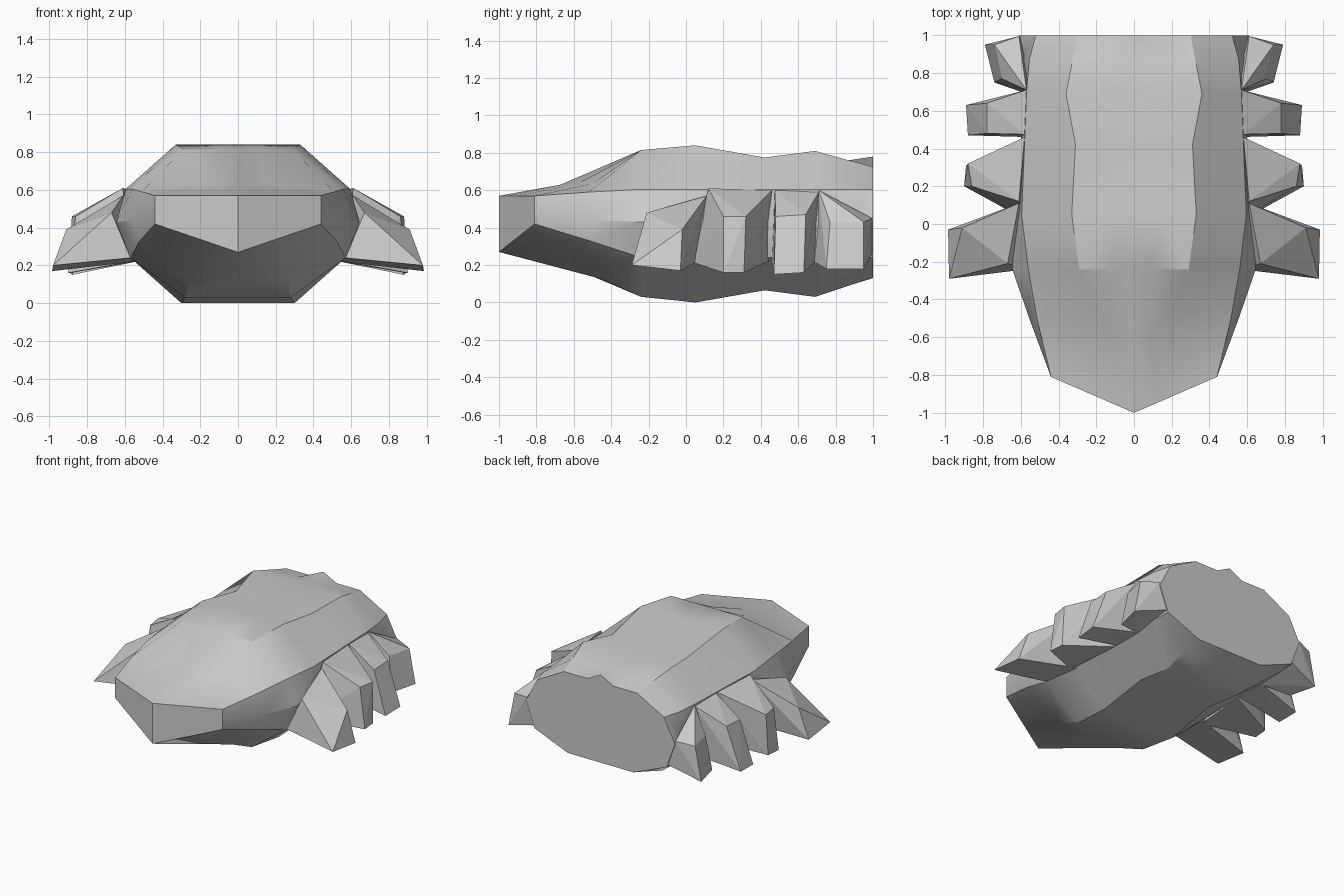
import bpy, bmesh, math

if "Cube" in bpy.data.objects:
    bpy.data.objects.remove(bpy.data.objects["Cube"])


def finish(bm, name, smooth):
    """Turn half of a part into an object mirrored across x = 0."""
    bmesh.ops.recalc_face_normals(bm, faces=bm.faces)
    mesh = bpy.data.meshes.new(name)
    bm.to_mesh(mesh)
    bm.free()
    obj = bpy.data.objects.new(name, mesh)
    bpy.context.collection.objects.link(obj)
    mod = obj.modifiers.new("mirror", 'MIRROR')
    mod.use_clip = True
    bpy.ops.object.select_all(action='DESELECT')
    obj.select_set(True)
    bpy.context.view_layer.objects.active = obj
    bpy.ops.object.modifier_apply(modifier="mirror")
    if smooth:
        bpy.ops.object.shade_smooth_by_angle(angle=math.radians(28))
    return obj


# Body: half rings from bottom centre to top centre, wedge snout first
snout = [(0, -1, .27), (.22, -.905, .345), (.44, -.81, .42), (.44, -.81, .5),
         (.44, -.81, .57), (.22, -.905, .57), (.11, -.953, .57), (0, -1, .57)]
brow = [(0, -.5, .14), (.26, -.45, .125), (.525, -.5, .325), (.555, -.5, .44),
        (.51, -.52, .59), (.18, -.5, .635), (.09, -.585, .632), (0, -.67, .63)]
rings = [snout, brow]

# y, bottom z, bottom x, lower x, side x, shoulder x, ridge x, ridge z, top z
sections = [
    (-.24, .03, .28, .57, .645, .56, .29, .815, .815),
    (.05, .00, .30, .57, .63, .595, .33, .84, .84),
    (.42, .065, .29, .56, .60, .58, .31, .775, .775),
    (.69, .03, .29, .56, .59, .57, .36, .81, .80),
    (.87, .09, .28, .55, .60, .555, .325, .76, .755),
    (1.0, .13, .27, .54, .61, .52, .30, .725, .78),
]
for y, zb, xb, xl, xm, xs, xr, zr, zt in sections:
    rings.append([(0, y, zb), (xb, y, zb), (xl, y, .24), (xm, y, .43),
                  (xs, y, .605), (xr, y, zr), (.36 * xr, y, zr), (0, y, zt)])

bm = bmesh.new()
grid = [[bm.verts.new(p) for p in ring] for ring in rings]
for a, b in zip(grid, grid[1:]):
    for i in range(len(a) - 1):
        bm.faces.new((a[i], a[i + 1], b[i + 1], b[i]))
bm.faces.new(grid[0])
bm.faces.new(grid[-1])
body = finish(bm, "body", True)

# Snout rim is rounded by shading, the brow line is creased
sharp = body.data.attributes["sharp_edge"].data
for e in body.data.edges:
    v = [body.data.vertices[i].co for i in e.vertices]
    if all(p.y < -.8 for p in v):
        sharp[e.index].value = False
    elif all(-.7 < p.y < -.49 and p.z > .58 for p in v):
        sharp[e.index].value = True

# Stubby legs: faceted hulls, root points inside the body and outer tip points
legs = {
    "front_leg": [(.98, -.29, .20), (.985, -.03, .17), (.91, -.02, .39),
                  (.67, -.21, .48), (.57, -.24, .24), (.61, .11, .57),
                  (.55, .06, .22)],
    "second_leg": [(.90, .20, .16), (.89, .31, .16), (.86, .20, .46),
                   (.88, .32, .46), (.61, .12, .61), (.57, .02, .22),
                   (.58, .46, .60), (.54, .44, .22)],
    "third_leg": [(.88, .47, .15), (.89, .63, .16), (.78, .48, .46),
                  (.78, .64, .47), (.58, .475, .60), (.54, .46, .22),
                  (.57, .71, .59), (.54, .69, .22)],
    "rear_leg": [(.74, .75, .18), (.79, .95, .18), (.70, .77, .43),
                 (.74, .95, .43), (.57, .71, .60), (.54, .68, .22),
                 (.61, .995, .45), (.54, .995, .26)],
}
for name, points in legs.items():
    bm = bmesh.new()
    for p in points:
        bm.verts.new(p)
    bmesh.ops.convex_hull(bm, input=bm.verts[:])
    bmesh.ops.dissolve_limit(bm, angle_limit=math.radians(3),
                             verts=bm.verts[:], edges=bm.edges[:])
    finish(bm, name, False)
